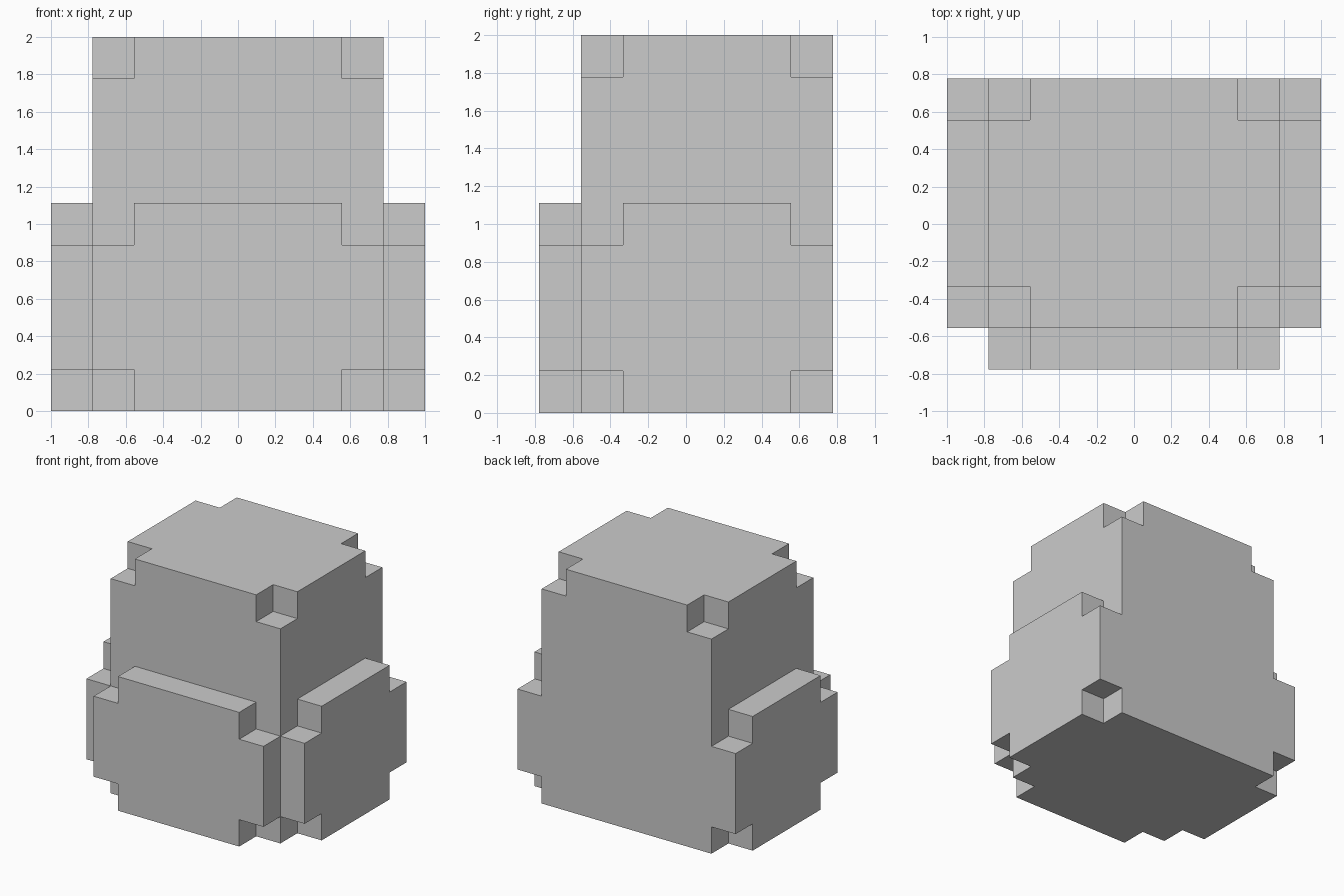
import bpy, bmesh
from mathutils import Matrix, Vector

if "Cube" in bpy.data.objects:
    bpy.data.objects.remove(bpy.data.objects["Cube"])

U = 2 / 9  # one block


def add_object(name, bm):
    bmesh.ops.recalc_face_normals(bm, faces=bm.faces)
    mesh = bpy.data.meshes.new(name)
    bm.to_mesh(mesh)
    bm.free()
    obj = bpy.data.objects.new(name, mesh)
    bpy.context.collection.objects.link(obj)
    return obj


def add_box(bm, lo, hi):
    """Box between two corners given in blocks."""
    lo, hi = Vector(lo) * U, Vector(hi) * U
    size = Matrix.Diagonal((*(hi - lo), 1))
    bmesh.ops.create_cube(bm, size=1, matrix=Matrix.Translation((lo + hi) / 2) @ size)


def pocket(name, a0, a1, height, place, depth):
    """Upright panel with one block notched from each corner, extruded by depth."""
    h = height
    outline = [(a0 + 1, 0), (a1 - 1, 0), (a1 - 1, 1), (a1, 1), (a1, h - 1), (a1 - 1, h - 1),
               (a1 - 1, h), (a0 + 1, h), (a0 + 1, h - 1), (a0, h - 1), (a0, 1), (a0 + 1, 1)]
    bm = bmesh.new()
    face = bm.faces.new([bm.verts.new(Vector(place(a, z)) * U) for a, z in outline])
    new = bmesh.ops.extrude_face_region(bm, geom=[face])["geom"]
    verts = [v for v in new if isinstance(v, bmesh.types.BMVert)]
    bmesh.ops.translate(bm, verts=verts, vec=Vector(depth) * U)
    return add_object(name, bm)


# Main body: tall box with one block cut from each top corner
bm = bmesh.new()
add_box(bm, (-3.5, -2.5, 0), (3.5, 3.5, 9))
body = add_object("bag_body", bm)

bm = bmesh.new()
for x0, x1 in ((-4.5, -2.5), (2.5, 4.5)):
    for y0, y1 in ((-3.5, -1.5), (2.5, 4.5)):
        add_box(bm, (x0, y0, 8), (x1, y1, 10))
cutter = add_object("corner_cutter", bm)
cutter.hide_render = True

cut = body.modifiers.new("corner_notches", "BOOLEAN")
cut.operation = "DIFFERENCE"
cut.solver = "EXACT"
cut.object = cutter
bpy.context.view_layer.objects.active = body
bpy.ops.object.modifier_apply(modifier=cut.name)
bpy.data.objects.remove(cutter)

# Front pocket
pocket("front_pocket", -3.5, 3.5, 5, lambda a, z: (a, -2.5, z), (0, -1, 0))

# Side pockets
for side, label in ((-1, "left"), (1, "right")):
    pocket(f"{label}_pocket", -2.5, 3.5, 5, lambda a, z: (side * 3.5, a, z), (side, 0, 0))
